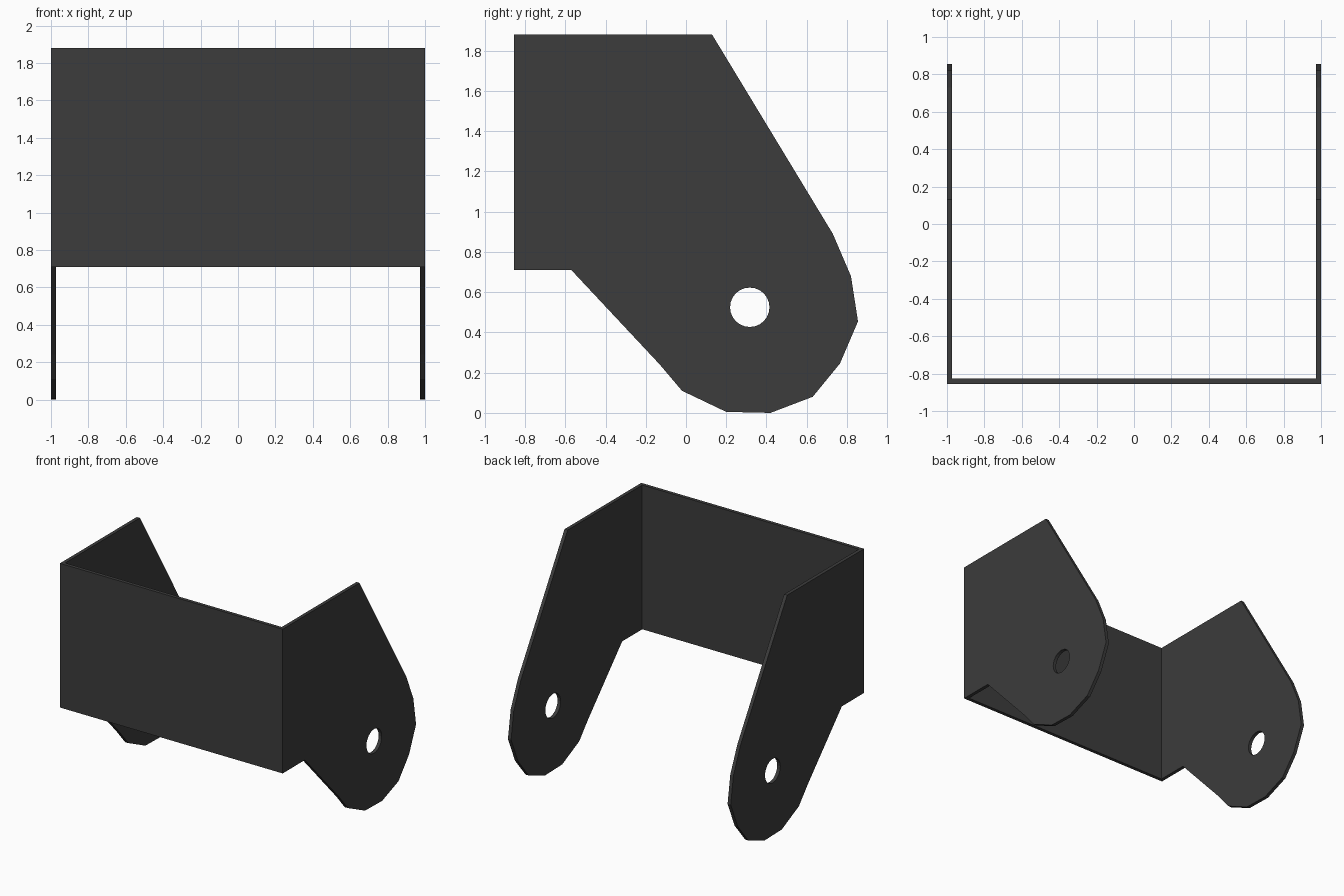
import bpy, math

if "Cube" in bpy.data.objects:
    bpy.data.objects.remove(bpy.data.objects["Cube"])

T = 0.028  # sheet thickness
dark = bpy.data.materials.new("dark_metal")
dark.diffuse_color = (0.045, 0.045, 0.045, 1)
dark.use_nodes = True
dark.node_tree.nodes["Principled BSDF"].inputs["Base Color"].default_value = dark.diffuse_color

# Side plate outline in (y, z): square top, slanted arm, faceted round end
OUTLINE = [(-0.855, 1.88), (-0.855, 0.71), (-0.57, 0.71), (-0.13, 0.24),
           (-0.02, 0.11), (0.20, 0.005), (0.42, 0.0), (0.63, 0.08),
           (0.765, 0.245), (0.855, 0.455), (0.82, 0.68), (0.73, 0.89),
           (0.13, 1.88)]
HOLE = [(0.317 + 0.098 * math.cos(i * math.tau / 24),
         0.525 + 0.098 * math.sin(i * math.tau / 24)) for i in range(24)]


def add_loop(curve, points):
    spline = curve.splines.new('POLY')
    spline.points.add(len(points) - 1)
    for p, (u, v) in zip(spline.points, points):
        p.co = (u, v, 0, 1)
    spline.use_cyclic_u = True


def side_plate(name, x):
    curve = bpy.data.curves.new(name, 'CURVE')
    curve.dimensions = '2D'
    curve.fill_mode = 'BOTH'
    curve.extrude = T / 2
    add_loop(curve, OUTLINE)
    add_loop(curve, HOLE)
    obj = bpy.data.objects.new(name, curve)
    bpy.context.collection.objects.link(obj)
    obj.rotation_euler = (math.pi / 2, 0, math.pi / 2)
    obj.location.x = x
    bpy.ops.object.select_all(action='DESELECT')
    obj.select_set(True)
    bpy.context.view_layer.objects.active = obj
    bpy.ops.object.convert(target='MESH')
    obj = bpy.context.object
    obj.name = name
    bpy.ops.object.shade_flat()
    obj.data.materials.clear()
    obj.data.materials.append(dark)


# Two pierced arms
side_plate("left_arm", -1 + T / 2)
side_plate("right_arm", 1 - T / 2)

# Flat web joining the arms at the front
bpy.ops.mesh.primitive_cube_add(size=1, location=(0, -0.855 + T / 2, 1.295))
web = bpy.context.object
web.name = "front_web"
web.scale = (2 - 2 * T, T, 1.17)
web.data.materials.append(dark)
